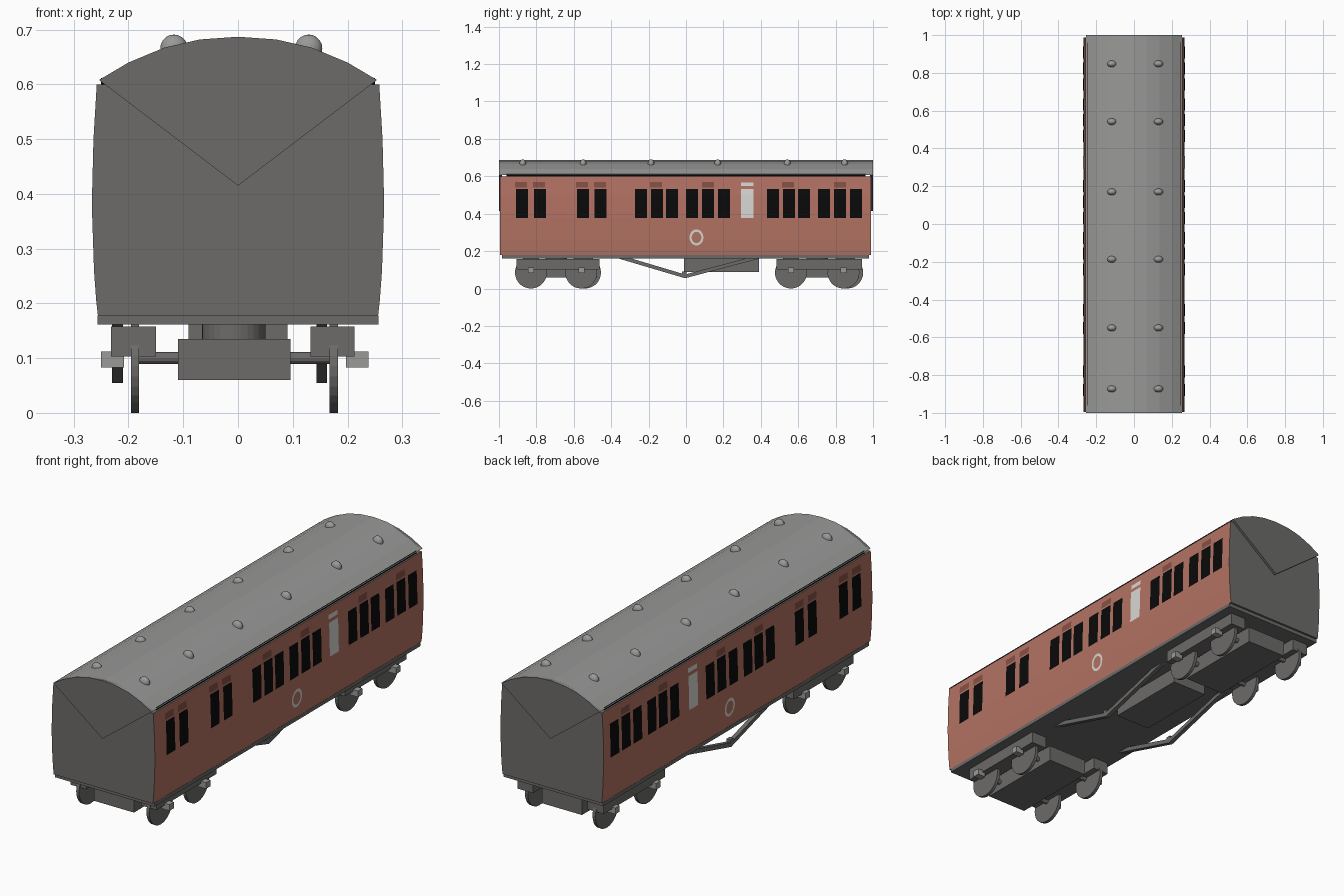
import bpy, bmesh, math
from mathutils import Matrix

if "Cube" in bpy.data.objects:
    bpy.data.objects.remove(bpy.data.objects["Cube"])


def material(name, rgb):
    m = bpy.data.materials.new(name)
    m.diffuse_color = (*rgb, 1)
    m.use_nodes = True
    m.node_tree.nodes["Principled BSDF"].inputs["Base Color"].default_value = m.diffuse_color
    return m


RED = material("red_brown_paint", (0.45, 0.17, 0.125))
BROWN = material("dark_brown_vent", (0.24, 0.08, 0.06))
GREY = material("dark_grey", (0.15, 0.147, 0.143))
ROOF = material("roof_grey", (0.32, 0.32, 0.315))
LIGHT = material("pale_grey", (0.68, 0.68, 0.66))
BLACK = material("black_glass", (0.003, 0.003, 0.003))


def finish(name, bm, *mats):
    me = bpy.data.meshes.new(name)
    bm.to_mesh(me)
    bm.free()
    for m in mats:
        me.materials.append(m)
    ob = bpy.data.objects.new(name, me)
    bpy.context.collection.objects.link(ob)
    return ob


def prism(name, pts, axis, a, b, *mats):
    """Extrude a 2D outline along x (pts are y,z) or y (pts are x,z)."""
    bm = bmesh.new()
    put = (lambda p, t: (t, p[0], p[1])) if axis == "x" else (lambda p, t: (p[0], t, p[1]))
    va = [bm.verts.new(put(p, a)) for p in pts]
    vb = [bm.verts.new(put(p, b)) for p in pts]
    bm.faces.new(va)
    bm.faces.new(vb[::-1])
    for i in range(len(pts)):
        j = (i + 1) % len(pts)
        bm.faces.new((va[i], vb[i], vb[j], va[j]))
    bmesh.ops.recalc_face_normals(bm, faces=bm.faces)
    return finish(name, bm, *mats)


def box(name, x0, x1, y0, y1, z0, z1, mat):
    return prism(name, [(x0, z0), (x1, z0), (x1, z1), (x0, z1)], "y", y0, y1, mat)


def cylinder(name, loc, r, depth, axis, mat, seg=28):
    bm = bmesh.new()
    rot = Matrix.Rotation(math.pi / 2, 4, "Y") if axis == "x" else Matrix()
    bmesh.ops.create_cone(bm, cap_ends=True, segments=seg, radius1=r, radius2=r,
                          depth=depth, matrix=Matrix.Translation(loc) @ rot)
    return finish(name, bm, mat)


# Body shell with curved sides; ends grey, sides red
SIDE = [(0.256, 0.178), (0.259, 0.205), (0.263, 0.26), (0.267, 0.38), (0.264, 0.5), (0.258, 0.6)]
outline = SIDE + [(-x, z) for x, z in reversed(SIDE)]
body = prism("body", outline, "y", -0.994, 0.988, RED, GREY)
for p in body.data.polygons:
    p.material_index = 0 if abs(p.normal.x) > 0.5 else 1


def side_x(z):
    for (xa, za), (xb, zb) in zip(SIDE, SIDE[1:]):
        if z <= zb:
            return xa + (xb - xa) * (z - za) / (zb - za)
    return SIDE[-1][0]


def side_quad(bm, s, yz):
    vs = [bm.verts.new((s * (side_x(z) + 0.002), y, z)) for y, z in yz]
    bm.faces.new(vs if s > 0 else vs[::-1])


def panels(name, starts, width, z0, z1, mat):
    """Thin panels following the curved side, on both sides of the body."""
    levels = [z0] + [z for _, z in SIDE if z0 < z < z1] + [z1]
    bm = bmesh.new()
    for s in (1, -1):
        for y in starts:
            for a, b in zip(levels, levels[1:]):
                side_quad(bm, s, [(y, a), (y + width, a), (y + width, b), (y, b)])
    return finish(name, bm, mat)


# Windows, door and ventilator panels
panels("windows", [-0.91, -0.813, -0.583, -0.488, -0.273, -0.188, -0.107, 0.0, 0.086, 0.17,
                   0.433, 0.518, 0.6, 0.706, 0.791, 0.876], 0.064, 0.376, 0.532, BLACK)
panels("vent_panels", [-0.914, -0.818, -0.588, -0.492, -0.193, 0.086, 0.513, 0.791],
       0.064, 0.54, 0.57, BROWN)
panels("door_window", [0.294], 0.066, 0.376, 0.532, LIGHT)
panels("door_vent", [0.294], 0.066, 0.548, 0.568, LIGHT)

# Ring emblem on each side
bm = bmesh.new()
N = 32
for s in (1, -1):
    for i in range(N):
        a, b = 2 * math.pi * i / N, 2 * math.pi * (i + 1) / N
        at = lambda t, k: (0.056 + 0.037 * k * math.cos(t), 0.273 + 0.043 * k * math.sin(t))
        side_quad(bm, s, [at(a, 0.7), at(a, 1), at(b, 1), at(b, 0.7)])
finish("ring_emblem", bm, LIGHT)

# Roof, dark gap below it and pointed end plates
half = [(0.254, 0.608), (0.2, 0.64), (0.135, 0.667), (0.07, 0.682)]
arc = half + [(0, 0.687)] + [(-x, z) for x, z in reversed(half)]
prism("roof", arc, "y", -0.999, 0.999, ROOF)
box("roof_gap", -0.25, 0.25, -0.96, 0.96, 0.595, 0.612, BLACK)
for s, n in ((-1, "front"), (1, "back")):
    prism(n + "_end_plate", arc + [(0, 0.415)], "y", s * 0.985, s, GREY)

# Domed roof ventilators in two rows
bm = bmesh.new()
for x in (-0.117, 0.129):
    for y in (-0.873, -0.55, -0.187, 0.17, 0.542, 0.848):
        bmesh.ops.create_uvsphere(bm, u_segments=16, v_segments=10, radius=0.025,
                                  matrix=Matrix.Translation((x, y, 0.666)) @ Matrix.Diagonal((1, 0.72, 1, 1)))
for f in bm.faces:
    f.smooth = True
finish("roof_ventilators", bm, ROOF)

# Underframe, equipment box and truss rods
box("underframe", -0.257, 0.257, -0.984, 0.978, 0.161, 0.178, GREY)
box("equipment_box", -0.09, 0.09, -0.01, 0.39, 0.088, 0.17, GREY)
truss = [(-0.40, 0.172), (-0.005, 0.055), (0.43, 0.17), (0.355, 0.17), (-0.005, 0.075), (-0.33, 0.172)]
for n, x in (("left", -0.22), ("right", 0.153)):
    prism(n + "_truss_rod", truss, "x", x - 0.01, x + 0.01, GREY)
    box(n + "_truss_post", x - 0.01, x + 0.01, -0.022, 0.002, 0.06, 0.09, GREY)

# Bogies: block, pivot, side frames, axles, wheels and axle boxes
for n, axles in (("front", (-0.829, -0.56)), ("back", (0.561, 0.842))):
    y0, y1 = axles[0] - 0.076, axles[1] + 0.098
    mid = sum(axles) / 2
    box(n + "_bogie_block", -0.11, 0.096, y0, y1 - 0.015, 0.06, 0.135, GREY)
    cylinder(n + "_bogie_pivot", (-0.008, mid, 0.149), 0.058, 0.03, "z", GREY)
    for side, xa, xb in (("left", -0.232, -0.15), ("right", 0.132, 0.213)):
        box(f"{n}_{side}_bogie_frame", xa, xb, y0, y1, 0.103, 0.158, GREY)
    for i, y in enumerate(axles, 1):
        cylinder(f"{n}_axle_{i}", (-0.006, y, 0.1), 0.011, 0.36, "x", GREY, 12)
        for side, x, shift in (("left", -0.188, 0.02 * (i - 1)), ("right", 0.175, 0)):
            cylinder(f"{n}_{side}_wheel_{i}", (x, y + shift, 0.0855), 0.0855, 0.015, "x", GREY)
            xa, xb = (-0.25, -0.208) if side == "left" else (0.197, 0.238)
            box(f"{n}_{side}_axle_box_{i}", xa, xb, y + shift - 0.016, y + shift + 0.016,
                0.083, 0.112, ROOF)
